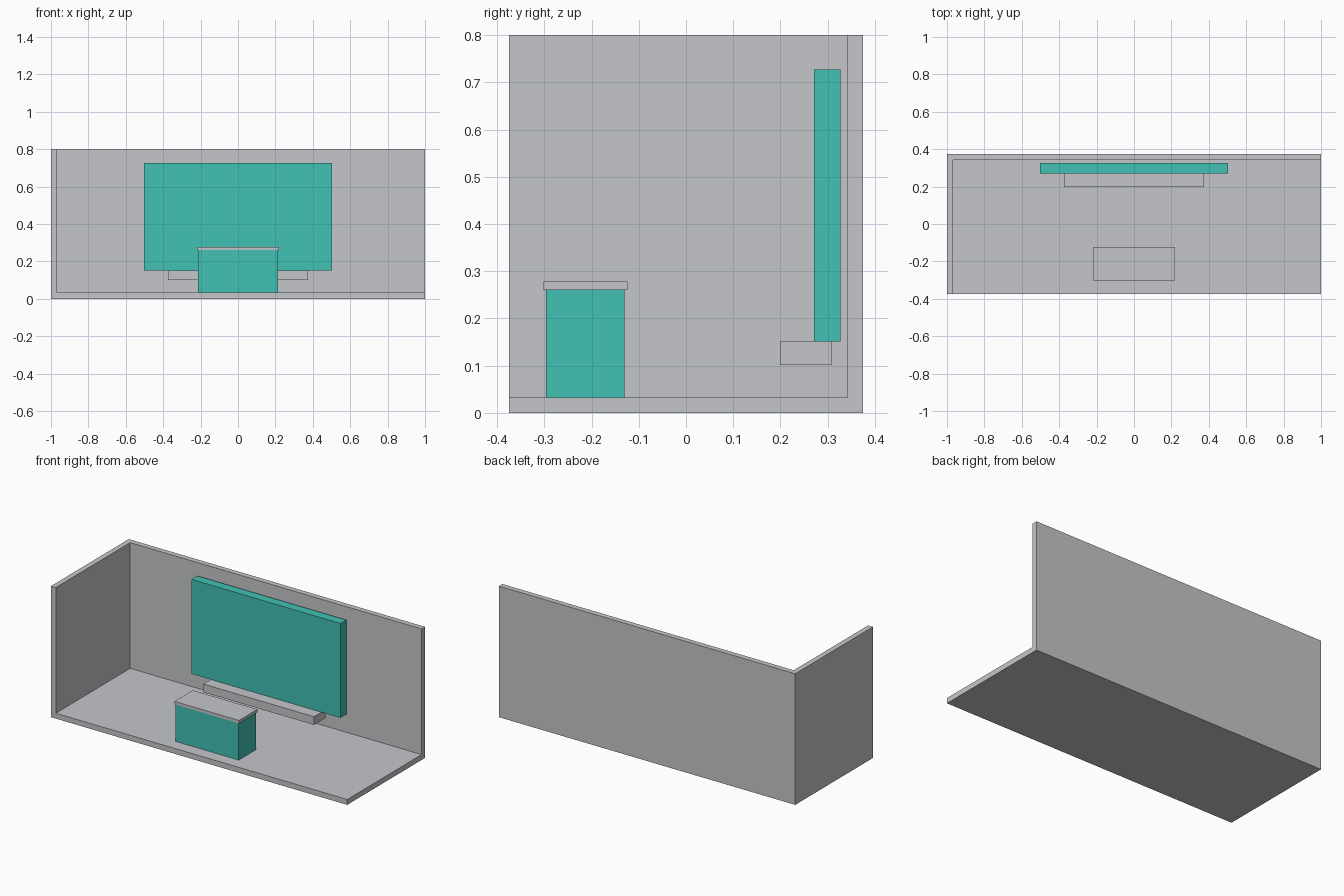
import bpy, bmesh
from mathutils import Vector

if "Cube" in bpy.data.objects:
    bpy.data.objects.remove(bpy.data.objects["Cube"])


def srgb(r, g, b):
    def lin(c):
        c /= 255
        return c / 12.92 if c <= 0.04045 else ((c + 0.055) / 1.055) ** 2.4
    return (lin(r), lin(g), lin(b), 1)


def material(name, color):
    m = bpy.data.materials.new(name)
    m.diffuse_color = color
    m.use_nodes = True
    m.node_tree.nodes["Principled BSDF"].inputs["Base Color"].default_value = m.diffuse_color
    return m


GREY = material("light_grey", srgb(197, 198, 202))
TEAL = material("teal", srgb(65, 193, 179))


def box(name, lo, hi, mat, open_sides=()):
    """Box between two corners; faces whose normal is in open_sides are removed."""
    lo, hi = Vector(lo), Vector(hi)
    bm = bmesh.new()
    bmesh.ops.create_cube(bm, size=1)
    bm.normal_update()
    gone = [f for f in bm.faces
            if any(f.normal.dot(Vector(d)) > 0.9 for d in open_sides)]
    bmesh.ops.delete(bm, geom=gone, context='FACES')
    bmesh.ops.scale(bm, vec=hi - lo, verts=bm.verts)
    bmesh.ops.translate(bm, vec=(lo + hi) / 2, verts=bm.verts)
    mesh = bpy.data.meshes.new(name)
    bm.to_mesh(mesh)
    bm.free()
    mesh.materials.append(mat)
    ob = bpy.data.objects.new(name, mesh)
    bpy.context.collection.objects.link(ob)
    return ob


# Booth shell: floor, back wall and left wall, open to front, right and top
WALL = 0.033
shell = box("booth_shell", (-1, -0.375, 0), (1, 0.375, 0.8), GREY,
            open_sides=[(1, 0, 0), (0, -1, 0), (0, 0, 1)])
solid = shell.modifiers.new("wall_thickness", 'SOLIDIFY')
solid.thickness = WALL
solid.offset = -1
solid.use_even_offset = True

# Display panel with the shelf below it
box("display_panel", (-0.502, 0.271, 0.151), (0.502, 0.327, 0.727), TEAL)
box("shelf", (-0.374, 0.199, 0.101), (0.374, 0.309, 0.151), GREY)

# Counter with overhanging top
box("counter_body", (-0.213, -0.297, WALL), (0.213, -0.13, 0.26), TEAL)
box("counter_top", (-0.218, -0.302, 0.26), (0.218, -0.124, 0.278), GREY)
